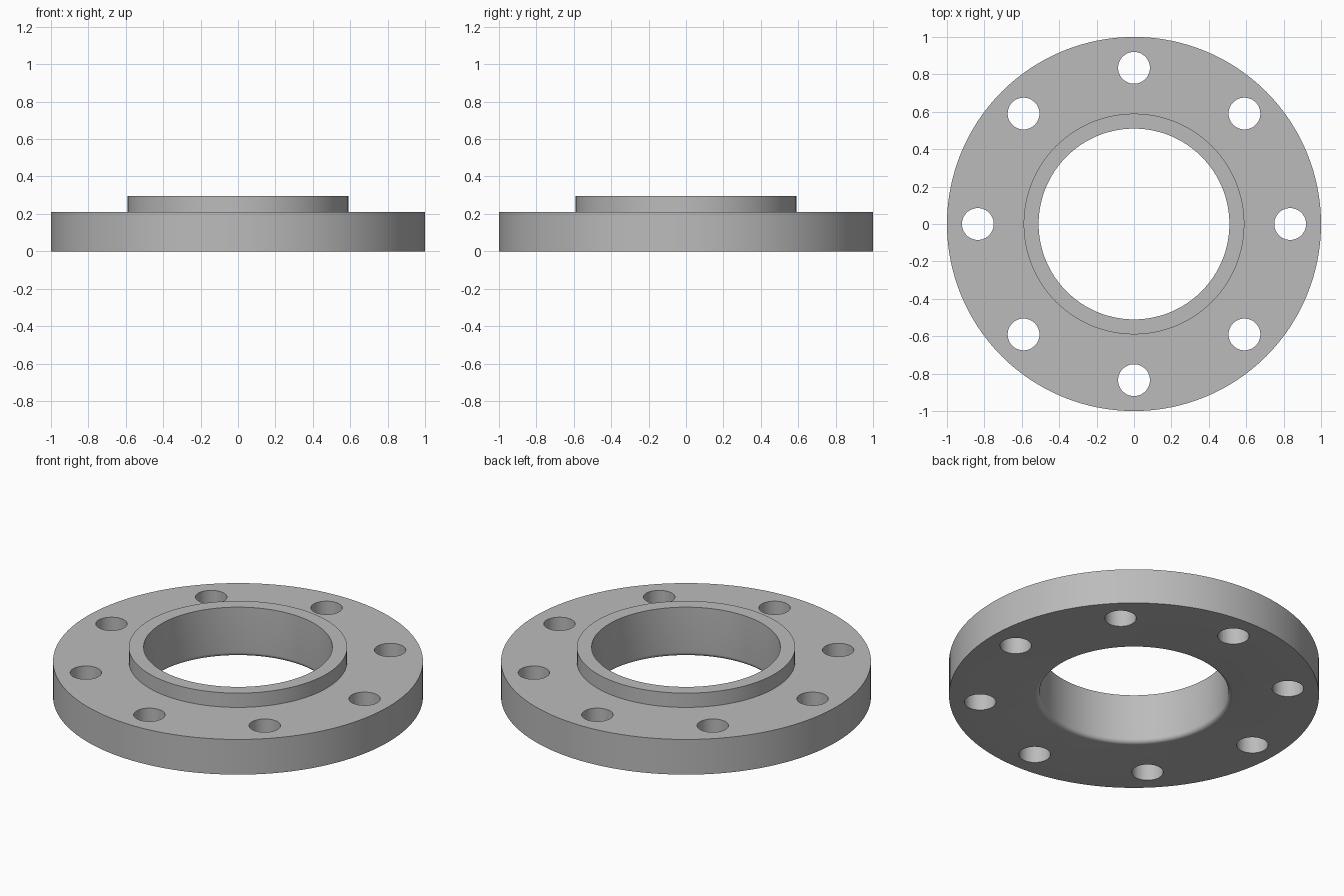
import bpy
import bmesh
from math import pi, cos, sin, radians
from mathutils import Matrix

cube = bpy.data.objects.get("Cube")
if cube:
    bpy.data.objects.remove(cube, do_unlink=True)

OUTER, HUB, BORE = 1.0, 0.59, 0.51
PLATE_TOP, HUB_TOP = 0.21, 0.295
ROUND = 0.025
BOLT_CIRCLE, BOLT_RADIUS, BOLTS = 0.835, 0.085, 8
SEGMENTS = 128

steel = bpy.data.materials.new("steel_grey")
steel.use_nodes = True
grey = (0.5, 0.5, 0.5, 1)
steel.diffuse_color = grey
steel.node_tree.nodes["Principled BSDF"].inputs["Base Color"].default_value = grey


def add_object(name, bm):
    bmesh.ops.recalc_face_normals(bm, faces=bm.faces)
    mesh = bpy.data.meshes.new(name)
    bm.to_mesh(mesh)
    bm.free()
    mesh.materials.append(steel)
    obj = bpy.data.objects.new(name, mesh)
    bpy.context.collection.objects.link(obj)
    return obj


# Flange: turned cross-section with a raised hub and a rounded lower bore edge
profile = [(OUTER, 0), (OUTER, PLATE_TOP), (HUB, PLATE_TOP), (HUB, HUB_TOP), (BORE, HUB_TOP)]
for i in range(7):
    a = pi / 2 * i / 6
    profile.append((BORE + ROUND * (1 - cos(a)), ROUND * (1 - sin(a))))

bm = bmesh.new()
verts = [bm.verts.new((r, 0, z)) for r, z in profile]
edges = [bm.edges.new((v, verts[(i + 1) % len(verts)])) for i, v in enumerate(verts)]
bmesh.ops.spin(bm, geom=verts + edges, cent=(0, 0, 0), axis=(0, 0, 1),
               angle=2 * pi, steps=SEGMENTS, use_merge=True)
bmesh.ops.remove_doubles(bm, verts=bm.verts, dist=0.0001)
flange = add_object("flange", bm)

# Bolt holes: a ring of cylinders cut through the plate
bm = bmesh.new()
for i in range(BOLTS):
    a = 2 * pi * i / BOLTS
    spot = Matrix.Translation((BOLT_CIRCLE * cos(a), BOLT_CIRCLE * sin(a), PLATE_TOP / 2))
    bmesh.ops.create_cone(bm, cap_ends=True, segments=48, radius1=BOLT_RADIUS,
                          radius2=BOLT_RADIUS, depth=0.5, matrix=spot)
cutter = add_object("bolt_hole_cutter", bm)
cutter.hide_render = True

cut = flange.modifiers.new("bolt_holes", "BOOLEAN")
cut.operation = "DIFFERENCE"
cut.solver = "EXACT"
cut.object = cutter

bpy.ops.object.select_all(action="DESELECT")
flange.select_set(True)
bpy.context.view_layer.objects.active = flange
bpy.ops.object.modifier_apply(modifier=cut.name)
bpy.data.objects.remove(cutter, do_unlink=True)
bpy.ops.object.shade_smooth_by_angle(angle=radians(30))
